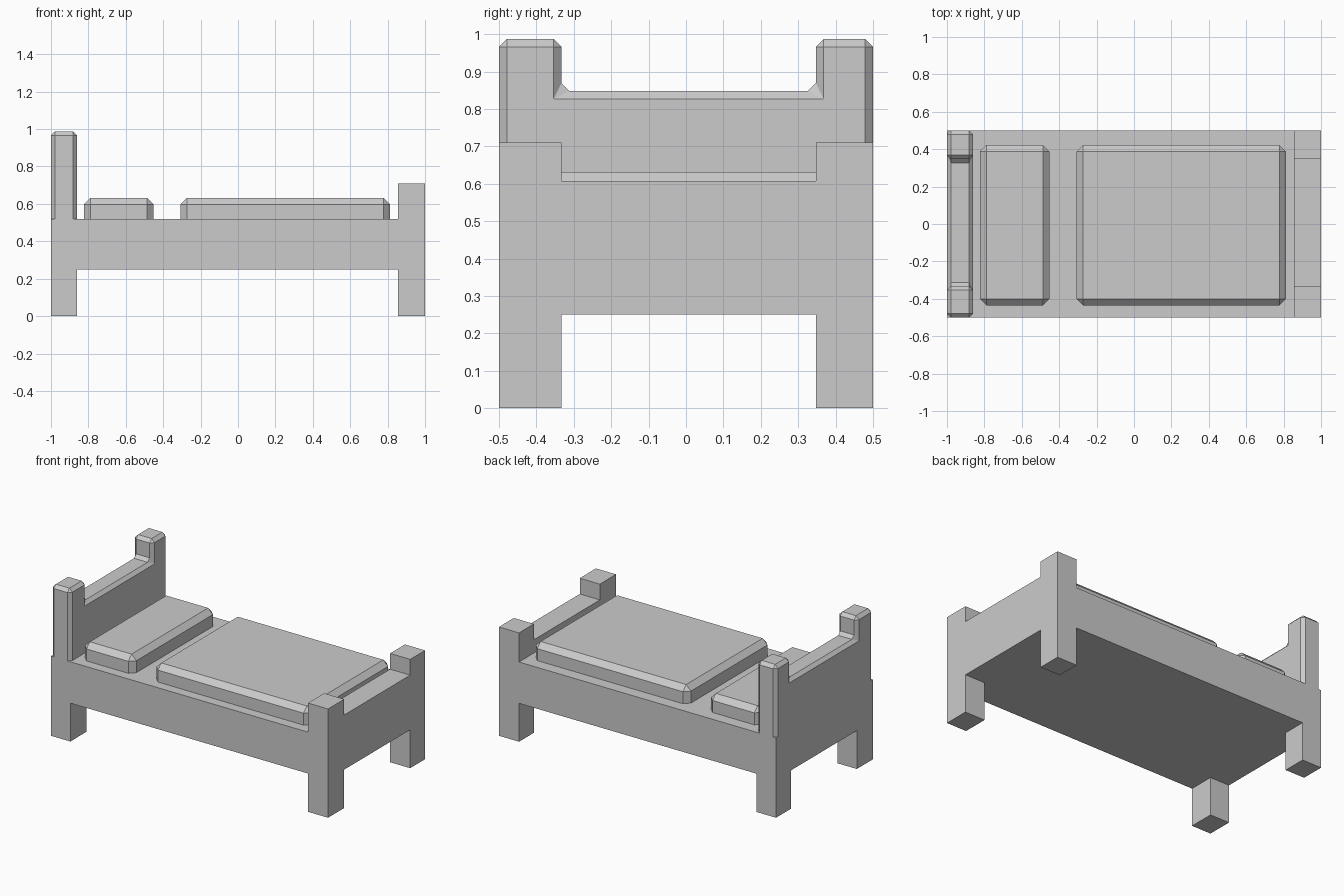
import bpy
import bmesh

if "Cube" in bpy.data.objects:
    bpy.data.objects.remove(bpy.data.objects["Cube"])

grey = bpy.data.materials.new("plain grey")
grey.use_nodes = True
colour = (0.6, 0.6, 0.6, 1.0)
grey.diffuse_color = colour
grey.node_tree.nodes["Principled BSDF"].inputs["Base Color"].default_value = colour

# Shared measurements: post edges and frame heights
XS = (-1.0, -0.86, 0.855, 1.0)
YS = (-0.5, -0.333, 0.347, 0.5)
UNDERSIDE, DECK = 0.25, 0.52


def finish(bm, name):
    bmesh.ops.recalc_face_normals(bm, faces=bm.faces)
    mesh = bpy.data.meshes.new(name)
    bm.to_mesh(mesh)
    bm.free()
    mesh.materials.append(grey)
    obj = bpy.data.objects.new(name, mesh)
    bpy.context.collection.objects.link(obj)
    return obj


def chamfer(bm, width, base):
    """Chamfer every edge that is not lying on the base height."""
    edges = [e for e in bm.edges if max(v.co.z for v in e.verts) > base + 0.001]
    bmesh.ops.bevel(bm, geom=edges, offset=width, segments=1,
                    affect='EDGES', clamp_overlap=True)


def raise_faces(bm, faces, z):
    """Extrude faces straight up or down to height z."""
    new = bmesh.ops.extrude_face_region(bm, geom=faces)["geom"]
    bmesh.ops.delete(bm, geom=faces, context='FACES_ONLY')
    for item in new:
        if isinstance(item, bmesh.types.BMVert):
            item.co.z = z


def flat_faces(bm, z, test):
    found = []
    for f in bm.faces:
        c = f.calc_center_median()
        if all(abs(v.co.z - z) < 1e-4 for v in f.verts) and test(c.x, c.y):
            found.append(f)
    return found


def is_post(x, y):
    return (x < XS[1] or x > XS[2]) and (y < YS[1] or y > YS[2])


# Frame: a slab split at the posts, with legs, foot rail and foot posts drawn out
bm = bmesh.new()
for z in (UNDERSIDE, DECK):
    rows = [[bm.verts.new((x, y, z)) for y in YS] for x in XS]
    for i in range(3):
        for j in range(3):
            bm.faces.new((rows[i][j], rows[i + 1][j],
                          rows[i + 1][j + 1], rows[i][j + 1]))
rim = [e for e in bm.edges if e.is_boundary]
bmesh.ops.bridge_loops(bm, edges=rim)
for sx in (-1, 1):
    for sy in (-1, 1):
        leg = flat_faces(bm, UNDERSIDE,
                         lambda x, y: is_post(x, y) and x * sx > 0 and y * sy > 0)
        raise_faces(bm, leg, 0.0)
raise_faces(bm, flat_faces(bm, DECK, lambda x, y: x > XS[2]), 0.607)
for sy in (-1, 1):
    post = flat_faces(bm, 0.607, lambda x, y: is_post(x, y) and y * sy > 0)
    raise_faces(bm, post, 0.71)
bmesh.ops.dissolve_limit(bm, angle_limit=0.01, verts=bm.verts, edges=bm.edges)
finish(bm, "bed_frame")

# Headboard: U-shaped profile with chamfered edges
bm = bmesh.new()
top, dip = 0.987, 0.848
profile = [(YS[0], DECK), (YS[3], DECK), (YS[3], top), (YS[2], top),
           (YS[2], dip), (YS[1], dip), (YS[1], top), (YS[0], top)]
face = bm.faces.new([bm.verts.new((XS[0], y, z)) for y, z in profile])
new = bmesh.ops.extrude_face_region(bm, geom=[face])["geom"]
bmesh.ops.translate(bm, vec=(XS[1] - XS[0], 0, 0),
                    verts=[v for v in new if isinstance(v, bmesh.types.BMVert)])
bmesh.ops.recalc_face_normals(bm, faces=bm.faces)
chamfer(bm, 0.021, DECK)
finish(bm, "headboard")

# Bedding: chamfered blocks resting on the deck
for name, x0, x1 in (("pillow", -0.823, -0.453), ("blanket", -0.307, 0.812)):
    y0, y1, z1 = -0.435, 0.422, 0.632
    bm = bmesh.new()
    bmesh.ops.create_cube(bm, size=1)
    for v in bm.verts:
        v.co = (x1 if v.co.x > 0 else x0,
                y1 if v.co.y > 0 else y0,
                z1 if v.co.z > 0 else DECK)
    chamfer(bm, 0.034, DECK)
    finish(bm, name)
